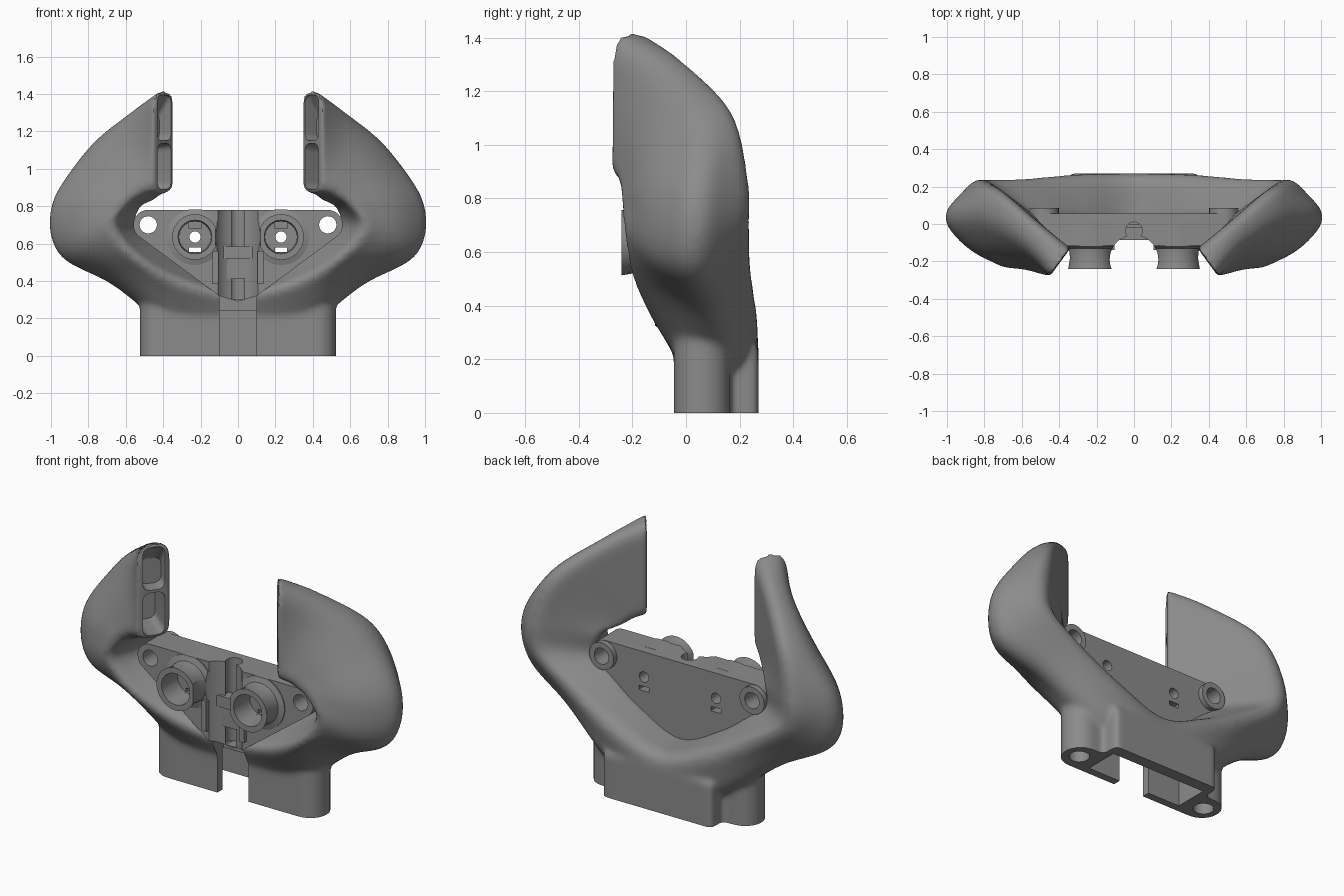
import bpy, bmesh, math
from mathutils import Vector

if "Cube" in bpy.data.objects:
    bpy.data.objects.remove(bpy.data.objects["Cube"])

grey = bpy.data.materials.new("plain grey")
grey.use_nodes = True
grey.diffuse_color = (0.26, 0.26, 0.26, 1)
grey.node_tree.nodes["Principled BSDF"].inputs["Base Color"].default_value = grey.diffuse_color


def loft(name, rings):
    """Skin a closed solid through rings of equal point count."""
    bm = bmesh.new()
    rows = [[bm.verts.new(p) for p in ring] for ring in rings]
    n = len(rows[0])
    for a, b in zip(rows, rows[1:]):
        for i in range(n):
            j = (i + 1) % n
            bm.faces.new((a[i], a[j], b[j], b[i]))
    bm.faces.new(rows[0])
    bm.faces.new(rows[-1])
    bmesh.ops.recalc_face_normals(bm, faces=bm.faces)
    mesh = bpy.data.meshes.new(name)
    bm.to_mesh(mesh)
    bm.free()
    mesh.materials.append(grey)
    obj = bpy.data.objects.new(name, mesh)
    bpy.context.collection.objects.link(obj)
    return obj


def box(name, x0, x1, y0, y1, z0, z1):
    return loft(name, [[(x0, y0, z), (x1, y0, z), (x1, y1, z), (x0, y1, z)] for z in (z0, z1)])


def circle(r, n=48):
    return [(r * math.cos(math.tau * i / n), r * math.sin(math.tau * i / n)) for i in range(n)]


def post(name, x, y, r, z0, z1):
    return loft(name, [[(x + a, y + b, z) for a, b in circle(r)] for z in (z0, z1)])


def spun(name, x, z, profile):
    """Round part along y from (radius, y) pairs."""
    return loft(name, [[(x + a, y, z + b) for a, b in circle(r)] for r, y in profile])


def bake(obj):
    dg = bpy.context.evaluated_depsgraph_get()
    mesh = bpy.data.meshes.new_from_object(obj.evaluated_get(dg))
    obj.modifiers.clear()
    obj.data = mesh


def boolean(obj, tools, operation="DIFFERENCE"):
    for tool in tools:
        mod = obj.modifiers.new("cut", "BOOLEAN")
        mod.operation, mod.solver, mod.object = operation, "EXACT", tool
    bake(obj)
    for tool in tools:
        bpy.data.objects.remove(tool)


def shade(obj, angle=35):
    bpy.ops.object.select_all(action="DESELECT")
    obj.select_set(True)
    bpy.context.view_layer.objects.active = obj
    bpy.ops.object.shade_smooth_by_angle(angle=math.radians(angle))


def rounded(corners, radii, steps=6):
    """Round a polygon's corners with small quadratic curves."""
    ring = []
    for i, (c, radius) in enumerate(zip(corners, radii)):
        ends = []
        for q in (corners[i - 1], corners[(i + 1) % len(corners)]):
            d = q - c
            ends.append(c + d.normalized() * min(radius, d.length * 0.45))
        for s in range(steps + 1):
            t = s / steps
            ring.append(ends[0] * (1 - t) ** 2 + c * 2 * t * (1 - t) + ends[1] * t * t)
    return ring


def section(corners):
    # The inner back edge is crisp in the bowl and round on the arms
    inner = max(0.02, min(0.08, -corners[1].y * 0.6))
    return rounded(corners, (0.07, inner, 0.09, 0.11, 0.11))


def spline(a, b, c, d, t):
    return (b * 2 + (c - a) * t + (a * 2 - b * 5 + c * 4 - d) * t * t
            + (b * 3 - a - c * 3 + d) * t ** 3) * 0.5


# Yoke: section corners (inner front, inner back, outer back, outer, outer front), bowl to tip
stations = [
    ((0, -.11, .35), (0, .04, .34), (0, .275, .33), (0, .25, 0), (0, .02, .08)),
    ((.3, -.16, .4), (.26, .05, .46), (.3, .28, .42), (.36, .22, .15), (.37, .01, .15)),
    ((.53, -.23, .52), (.42, .05, .58), (.6, .27, .57), (.69, .12, .36), (.64, -.06, .42)),
    ((.66, -.25, .69), (.54, .05, .68), (.8, .265, .71), (.99, .04, .53), (.86, -.13, .57)),
    ((.6, -.26, .8), (.52, .04, .79), (.82, .26, .88), (1.03, .04, .81), (.87, -.15, .79)),
    ((.54, -.27, .85), (.44, -.05, .83), (.73, .2, 1.14), (.83, .03, 1.1), (.73, -.16, .99)),
    ((.5, -.28, .87), (.39, -.09, .86), (.51, .01, 1.33), (.59, -.12, 1.3), (.56, -.21, 1.1)),
    ((.45, -.28, .87), (.34, -.13, .87), (.34, -.13, 1.42), (.45, -.28, 1.42), (.45, -.28, 1.14)),
]
half = [[Vector(p) for p in s] for s in stations]
sections = [[Vector((-p.x, p.y, p.z)) for p in s] for s in half[:0:-1]] + half
rings = []
for i in range(len(sections) - 1):
    four = [sections[max(0, min(k, len(sections) - 1))] for k in range(i - 1, i + 3)]
    for s in range(8):
        rings.append(section([spline(*p, s / 8) for p in zip(*four)]))
rings.append(section(sections[-1]))
yoke = loft("yoke", rings)

# Base: two round columns, joined by front and back walls
base = [box("front_block", -.42, .42, -.045, .165, -.1, .25),
        box("back_wall", -.35, .35, .1, .27, -.1, .25)]
for s in (-1, 1):
    base.append(post("column", s * .42, .06, .105, -.1, .42))
boolean(yoke, base, "UNION")

# Blend the joints into one smooth body
remesh = yoke.modifiers.new("blend", "REMESH")
remesh.mode, remesh.voxel_size = "VOXEL", 0.013
relax = yoke.modifiers.new("relax", "SMOOTH")
relax.factor, relax.iterations = 0.5, 14
bake(yoke)

# Cut the flat foot, the hollow base, the front gap and the column bores
cutters = [box("foot_cut", -2, 2, -2, 2, -1, 0),
           box("base_hollow", -.31, .31, 0, .2, -.2, .24),
           box("front_gap", -.1, .1, -.4, .01, -.2, .5)]
along = Vector((0.765, 0.643, 0))
outward = Vector((0.643, -0.765, 0))
for s in (-1, 1):
    cutters.append(post("bore", s * .43, .06, .055, -.2, .25))
    # Two pockets in each arm tip, leaving a thin divider between them
    for z0, z1, depth, drop in ((.89, 1.135, .2, .02), (1.15, 1.395, .08, .1)):
        pocket = []
        for u, inset in ((-.05, 0), (.01, 0), (depth, drop)):
            corners = []
            for n, z in ((.03, z0), (.152, z0), (.152, z1 - inset), (.03, z1 - inset)):
                p = Vector((.34, -.13, 0)) + along * u + outward * n
                corners.append(Vector((s * p.x, p.y, z)))
            pocket.append(rounded(corners, [.045] * 4))
        cutters.append(loft("tip_pocket", pocket))
boolean(yoke, cutters)
shade(yoke)

# Mounting plate: rounded ears at the top, shallow point at the bottom
ear = []
for i in range(15):
    a = math.radians(90 - 145 * i / 14)
    ear.append((.48 + .08 * math.cos(a), .7 + .08 * math.sin(a)))
outline = ear + [(.1, .32), (0, .29), (-.1, .32)] + [(-x, z) for x, z in reversed(ear)]
plate = loft("mounting_plate", [[(x, y, z) for x, z in outline] for y in (-.115, .055)])

# Sockets on the front and ear bosses on the back
added = []
for s in (-1, 1):
    added.append(spun("socket", s * .23, .635, [(.122, -.24), (.112, -.18), (.118, -.13), (.15, -.12), (.15, 0)]))
    added.append(spun("ear_boss", s * .48, .7, [(.078, 0), (.078, .085)]))
boolean(plate, added, "UNION")

# Cable channel down the middle, socket recesses, screw holes and slots
cutters = [post("channel", 0, -.19, .13, 0, 1), post("small_channel", 0, -.035, .045, .3, 1),
           box("channel_mouth", -.03, .03, -.1, -.035, .3, 1),
           box("top_trim", -1, 1, -1, 1, .781, 1)]
for s in (-1, 1):
    x = s * .23
    cutters += [spun("recess", x, .635, [(.092, -.3), (.085, -.1)]),
                spun("screw_hole", x, .635, [(.03, -.2), (.03, .2)]),
                spun("ear_hole", s * .48, .7, [(.046, -.3), (.046, .3)]),
                box("slot", x - .032, x + .032, -.2, .2, .555, .58),
                box("upper_slot", x - .032, x + .032, -.2, -.07, .68, .715)]
boolean(plate, cutters)
shade(plate)

# Clip in the channel: a latch block, a tapered tongue and two side guides
shade(box("latch_block", -.08, .08, -.085, -.02, .52, .585))
shade(loft("tongue", [[(-w, -.075, z), (w, -.075, z), (w, 0, z), (-w, 0, z)]
                      for w, z in ((.075, .41), (.05, .53))]))
for side, s in (("right", -1), ("left", 1)):
    shade(box(side + "_guide", s * .105, s * .135, -.14, -.03, .385, .56))
